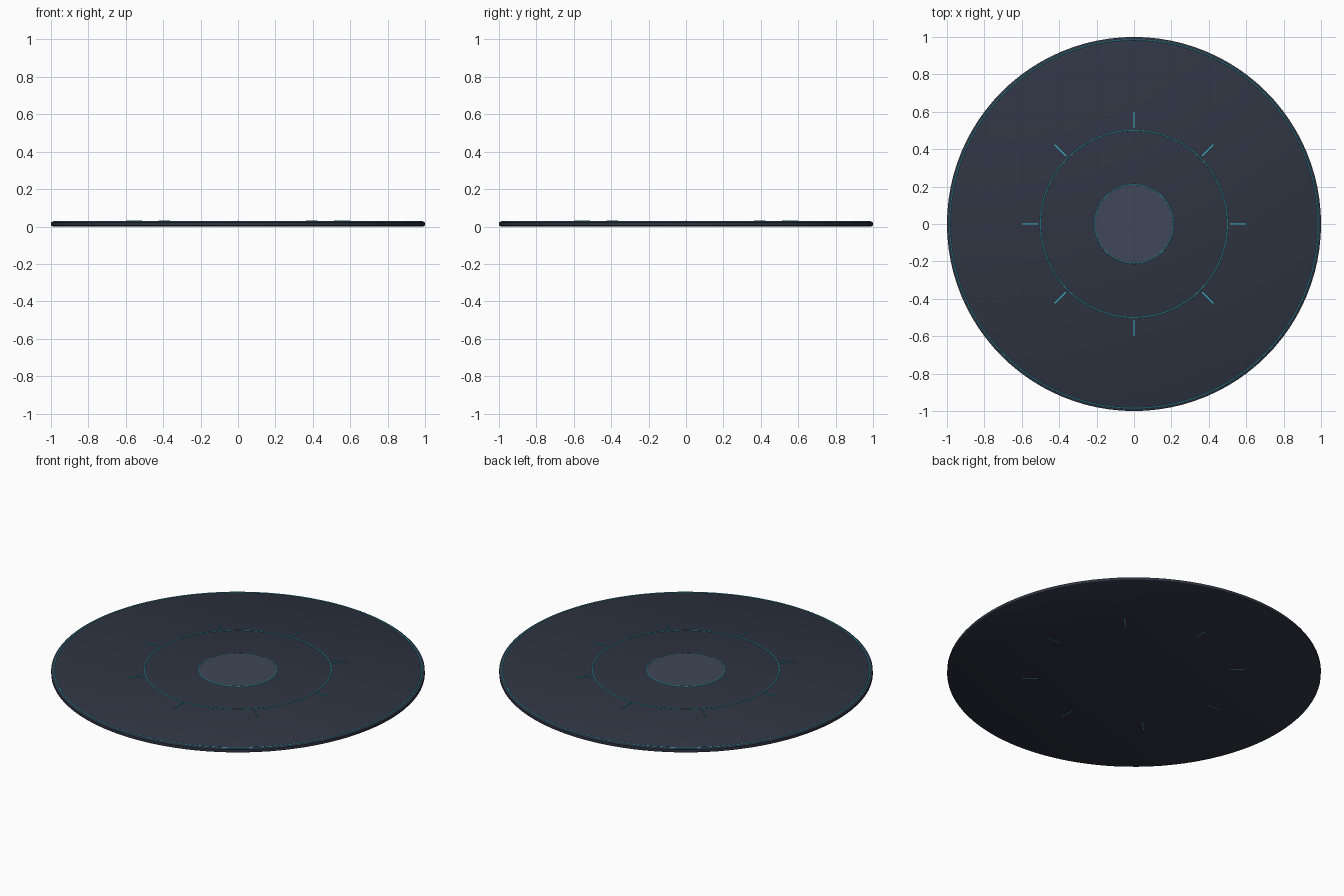
import bpy, bmesh, math
from mathutils import Matrix

if "Cube" in bpy.data.objects:
    bpy.data.objects.remove(bpy.data.objects["Cube"])

SEG = 96


def material(name, rgb):
    m = bpy.data.materials.new(name)
    m.diffuse_color = (*rgb, 1)
    m.use_nodes = True
    m.node_tree.nodes["Principled BSDF"].inputs["Base Color"].default_value = m.diffuse_color
    return m


body_mat = material("dark_slate", (0.028, 0.035, 0.055))
center_mat = material("light_slate", (0.05, 0.064, 0.095))
glow_mat = material("cyan", (0.05, 0.55, 0.72))


def add(name, bm, mat):
    bmesh.ops.recalc_face_normals(bm, faces=bm.faces)
    me = bpy.data.meshes.new(name)
    bm.to_mesh(me)
    bm.free()
    me.materials.append(mat)
    ob = bpy.data.objects.new(name, me)
    bpy.context.collection.objects.link(ob)
    bpy.context.view_layer.objects.active = ob
    ob.select_set(True)
    bpy.ops.object.shade_smooth_by_angle(angle=math.radians(30))
    ob.select_set(False)
    return ob


def lathe(name, profile, mat, closed=False):
    """Revolve (r, z) points; open profiles get flat caps."""
    bm = bmesh.new()
    loops = [[bm.verts.new((r * math.cos(a), r * math.sin(a), z))
              for a in (2 * math.pi * i / SEG for i in range(SEG))]
             for r, z in profile]
    pairs = list(zip(loops, loops[1:]))
    if closed:
        pairs.append((loops[-1], loops[0]))
    else:
        bm.faces.new(loops[0])
        bm.faces.new(loops[-1])
    for lo, hi in pairs:
        for i in range(SEG):
            j = (i + 1) % SEG
            bm.faces.new((lo[i], lo[j], hi[j], hi[i]))
    return add(name, bm, mat)


def ring(name, radius, z, thick=0.003):
    pts = [(radius + thick * math.cos(a), z + thick * math.sin(a))
           for a in (math.pi * k / 4 for k in range(8))]
    return lathe(name, pts, glow_mat, closed=True)


# Base plate with a slight edge bevel
lathe("base_plate", [(0.992, 0.001), (1, 0.005), (1, 0.021), (0.99, 0.026)], body_mat)

# Raised centre pad
lathe("center_pad", [(0.208, 0.02), (0.208, 0.0275)], center_mat)

# Glowing line rings
ring("outer_ring", 0.985, 0.0255)
ring("middle_ring", 0.5, 0.026)
ring("inner_ring", 0.21, 0.026)

# Eight radial tick marks passing through the plate
for k in range(8):
    bm = bmesh.new()
    bmesh.ops.create_cube(bm, size=1)
    bm.transform(Matrix.Rotation(k * math.pi / 4, 4, 'Z')
                 @ Matrix.Translation((0.557, 0, 0.0155))
                 @ Matrix.Diagonal((0.085, 0.004, 0.031, 1)))
    add(f"tick_{k + 1}", bm, glow_mat)
